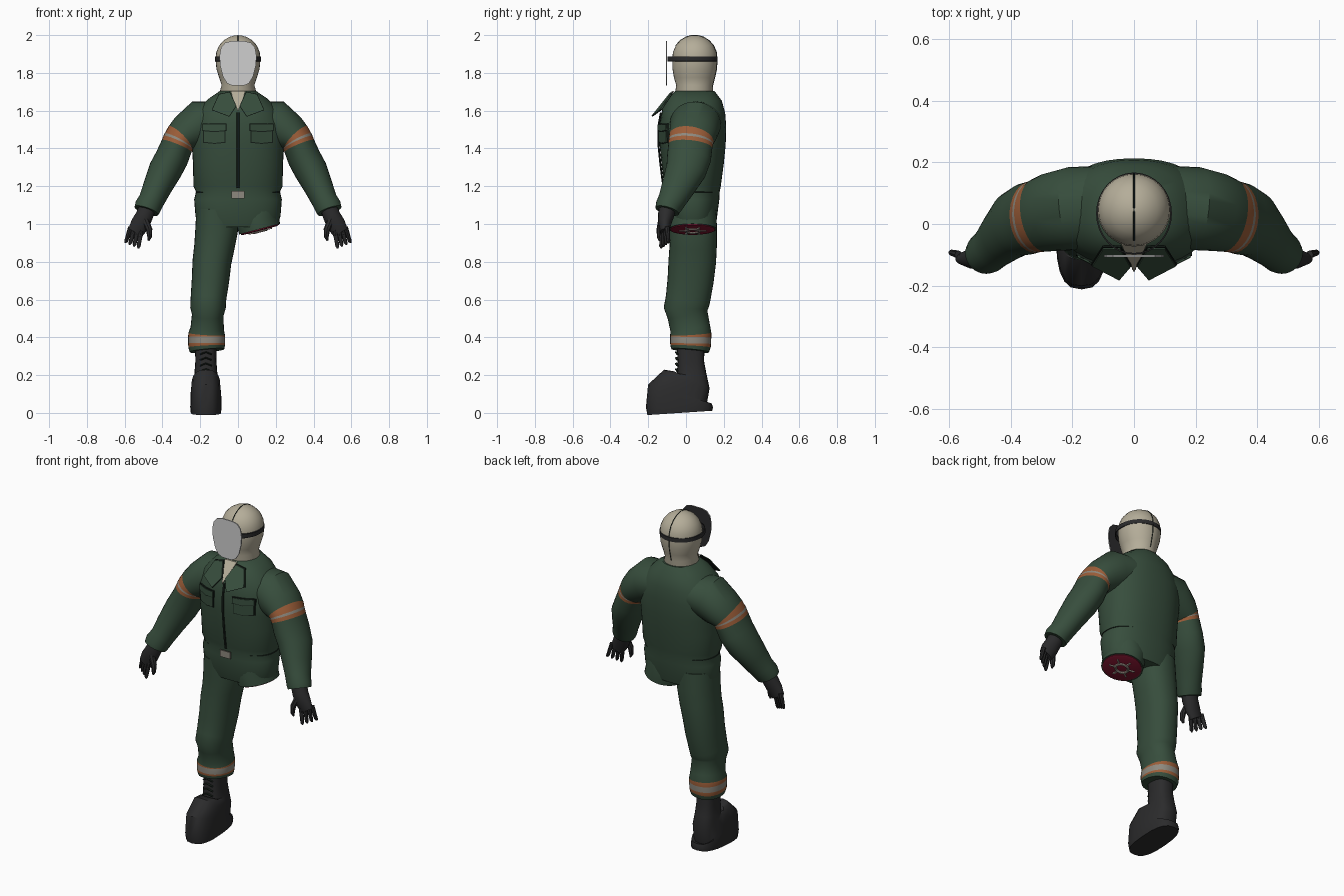
import bpy, bmesh, math
from mathutils import Vector

cube = bpy.data.objects.get("Cube")
if cube:
    bpy.data.objects.remove(cube, do_unlink=True)


def material(name, r, g, b):
    m = bpy.data.materials.new(name)
    m.use_nodes = True
    m.diffuse_color = (r, g, b, 1)
    bsdf = next(n for n in m.node_tree.nodes if n.type == 'BSDF_PRINCIPLED')
    bsdf.inputs["Base Color"].default_value = (r, g, b, 1)
    bsdf.inputs["Roughness"].default_value = 0.8
    return m


GREEN = material("overall green", 0.038, 0.075, 0.046)
ORANGE = material("safety orange", 0.33, 0.11, 0.04)
GREY = material("reflective grey", 0.27, 0.25, 0.21)
BEIGE = material("hood beige", 0.46, 0.42, 0.32)
BLACK = material("black rubber", 0.024, 0.024, 0.025)
SEAM = material("dark seam", 0.008, 0.014, 0.01)
VISOR = material("visor grey", 0.62, 0.62, 0.62)
RED = material("flesh red", 0.22, 0.008, 0.03)
BONE = material("bone", 0.36, 0.3, 0.26)


def finish(name, bm, mats, angle=0.7):
    bmesh.ops.recalc_face_normals(bm, faces=bm.faces)
    mesh = bpy.data.meshes.new(name)
    bm.to_mesh(mesh)
    bm.free()
    for m in mats:
        mesh.materials.append(m)
    ob = bpy.data.objects.new(name, mesh)
    bpy.context.collection.objects.link(ob)
    bpy.ops.object.select_all(action='DESELECT')
    ob.select_set(True)
    bpy.context.view_layer.objects.active = ob
    bpy.ops.object.shade_smooth_by_angle(angle=angle)
    return ob


def tube(name, rings, mats, n=32, p=2.0, bands=None, side=1, caps=True):
    """Loft (x, y, z, width radius, depth radius) rings along their path."""
    bm = bmesh.new()
    pts = [Vector((side * r[0], r[1], r[2])) for r in rings]
    loops = []
    for i, c in enumerate(pts):
        t = (pts[min(i + 1, len(pts) - 1)] - pts[max(i - 1, 0)]).normalized()
        b = Vector((0, 1, 0))
        b = (b - t * b.dot(t)).normalized()
        a = b.cross(t)
        loop = []
        for k in range(n):
            ang = math.tau * k / n
            u, v = math.cos(ang), math.sin(ang)
            u = math.copysign(abs(u) ** (2 / p), u) * rings[i][3]
            v = math.copysign(abs(v) ** (2 / p), v) * rings[i][4]
            loop.append(bm.verts.new(c + a * u + b * v))
        loops.append(loop)
    for i in range(len(loops) - 1):
        for k in range(n):
            j = (k + 1) % n
            f = bm.faces.new((loops[i][k], loops[i][j], loops[i + 1][j], loops[i + 1][k]))
            f.material_index = (bands or {}).get(i, 0)
    if caps:
        bm.faces.new(loops[0])
        bm.faces.new(loops[-1])
    return finish(name, bm, mats)


def plate(name, pts, mat, y_at, side=1, thick=0.008):
    """Thin plate from an (x, z) outline laid over the depth y_at(x, z)."""
    bm = bmesh.new()
    f = bm.faces.new([bm.verts.new((side * x, y_at(x, z), z)) for x, z in pts])
    out = bmesh.ops.extrude_face_region(bm, geom=[f])
    bmesh.ops.translate(bm, vec=(0, thick, 0),
                        verts=[v for v in out["geom"] if isinstance(v, bmesh.types.BMVert)])
    return finish(name, bm, [mat], 0.3)


# Jacket body: (height, half width, front, back)
BODY = [(0.99, .205, -.085, .155), (1.04, .225, -.1, .165), (1.13, .232, -.11, .176),
        (1.17, .222, -.108, .178), (1.2, .236, -.115, .184), (1.32, .238, -.13, .2),
        (1.42, .245, -.14, .21), (1.52, .25, -.14, .213), (1.6, .215, -.125, .208),
        (1.66, .16, -.095, .19), (1.705, .095, -.055, .15)]
tube("jacket_body", [(0, (f + b) / 2, z, w, (b - f) / 2) for z, w, f, b in BODY],
     [GREEN], n=40, p=2.3)


def chest(x, z):
    """Depth of the jacket front at x, z."""
    for lo, hi in zip(BODY, BODY[1:]):
        if lo[0] <= z <= hi[0]:
            t = (z - lo[0]) / (hi[0] - lo[0])
            w, f, b = (lo[i] + (hi[i] - lo[i]) * t for i in (1, 2, 3))
            s = max(0, 1 - (abs(x) / w) ** 2.3) ** (1 / 2.3)
            return (f + b) / 2 - s * (b - f) / 2
    return 0


# Zip, buckle and shirt front
tube("zip", [(0, chest(0, z) - .006, z, .007, .005)
             for z in (1.19, 1.25, 1.32, 1.42, 1.52, 1.59)], [SEAM], n=8)
plate("buckle", [(-.034, 1.135), (.034, 1.135), (.034, 1.175), (-.034, 1.175)], GREY,
      lambda x, z: -.126)
tube("waist_seam", [(0, .035, z, r, r - .084) for z, r in
     ((1.166, .222), (1.169, .2265), (1.172, .222))], [SEAM], n=40, p=2.3, caps=False)


def collar_depth(x, z):
    return -.085 - .8 * (1.695 - z) + .25 * max(0, abs(x) - .06)


plate("shirt_front", [(-.04, 1.705), (.04, 1.705), (0, 1.595)], BEIGE,
      lambda x, z: collar_depth(x, z) + .008)

# Arms, gloves, collar flaps and pockets on both sides
ARM = [(.08, .06, 1.55, .1, .13), (.2, .05, 1.53, .125, .135), (.27, .038, 1.48, .105, .127),
       (.305, .028, 1.452, .09, .12), (.313, .026, 1.438, .086, .118),
       (.317, .025, 1.43, .086, .118), (.325, .023, 1.412, .085, .117),
       (.35, .016, 1.35, .088, .117), (.385, 0, 1.285, .088, .108),
       (.425, -.04, 1.2, .077, .09), (.458, -.075, 1.125, .068, .074),
       (.478, -.094, 1.09, .07, .069), (.485, -.1, 1.07, .066, .064)]
PALM = [(.475, -.095, 1.1, .045, .045), (.495, -.106, 1.045, .046, .043),
        (.518, -.112, 1.0, .05, .034), (.543, -.113, .955, .042, .022)]
for side, word in ((1, "left"), (-1, "right")):
    tube(word + "_sleeve", ARM, [GREEN, ORANGE, GREY], bands={3: 1, 4: 2, 5: 1}, side=side)
    tube(word + "_glove", PALM, [BLACK], n=16, side=side)
    for i in range(4):
        base = (.512 + .019 * i, -.124 + .008 * i, .972 + .004 * i, .013, .014)
        tip = (.526 + .022 * i, -.132 + .013 * i, .882 + .009 * i, .010, .010)
        end = (.528 + .0235 * i, -.131 + .013 * i, .87 + .01 * i, .004, .004)
        tube(f"{word}_finger_{i + 1}", [base, tip, end], [BLACK], n=8, side=side)
    tube(word + "_thumb", [(.497, -.125, 1.035, .02, .02), (.47, -.14, .97, .017, .016),
                           (.468, -.142, .93, .012, .012), (.474, -.14, .912, .005, .005)],
         [BLACK], n=8, side=side)

    flap = [(.045, 1.697), (.1, 1.685), (.135, 1.605), (.048, 1.572), (.012, 1.625)]
    plate(word + "_collar_flap", flap, GREEN, collar_depth, side)
    rim = [(.075 + (x - .075) * 1.07, 1.635 + (z - 1.635) * 1.06) for x, z in flap]
    plate(word + "_collar_edge", rim, SEAM, lambda x, z: collar_depth(x, z) + .005, side, .005)

    def outline(x0, x1, z0, z1):
        return [(x0, z0), ((x0 + x1) / 2, z0 - .006), (x1, z0), (x1, z1), ((x0 + x1) / 2, z1), (x0, z1)]

    for part, box, mat, lift in (("pocket_edge", (.066, .184, 1.43, 1.512), SEAM, .006),
                                 ("pocket", (.071, .179, 1.435, 1.512), GREEN, .009),
                                 ("pocket_flap_edge", (.062, .188, 1.492, 1.531), SEAM, .012),
                                 ("pocket_flap", (.066, .184, 1.497, 1.527), GREEN, .015)):
        plate(f"{word}_{part}", outline(*box), mat, lambda x, z: chest(x, z) - lift, side, .009)

# Right trouser leg with reflective cuff
tube("right_trouser_leg",
     [(-.11, .035, 1.08, .11, .125), (-.113, .038, .97, .113, .126), (-.125, .038, .88, .107, .125),
      (-.138, .033, .8, .103, .126), (-.146, .024, .7, .099, .122), (-.157, .01, .6, .094, .118),
      (-.159, 0, .555, .094, .118), (-.16, .008, .52, .084, .107), (-.163, .022, .45, .088, .106),
      (-.166, .025, .418, .097, .109), (-.166, .025, .402, .098, .109),
      (-.166, .024, .368, .098, .108), (-.166, .024, .352, .097, .107),
      (-.164, .022, .33, .092, .1)],
     [GREEN, ORANGE, GREY], bands={9: 1, 10: 2, 11: 1}, p=2.2)

# Right boot and its laces
tube("right_boot",
     [(-.17, (f + b) / 2, z, w, (b - f) / 2) for z, w, f, b in
      ((0, .08, -.205, .14), (.03, .083, -.212, .143), (.1, .081, -.208, .143),
       (.135, .077, -.15, .143), (.175, .069, -.075, .135), (.205, .061, -.048, .108),
       (.27, .056, -.045, .096), (.36, .057, -.048, .098))],
     [BLACK], n=20, p=2.7)
for i in range(5):
    z = .19 + .03 * i
    tube(f"lace_{i + 1}", [(-.2, -.042, z, .004, .01), (-.17, -.05, z + .012, .004, .01),
                           (-.14, -.042, z, .004, .01)], [SEAM], n=6)

# Left hip stump with torn end, bone ring and spokes
hip, end = Vector((.1, .035, 1.03)), Vector((.115, .035, .973))
axis = (end - hip).normalized()
tube("left_hip", [(.105, .035, 1.1, .11, .12), (*hip, .115, .128), (*end, .112, .126)], [GREEN])
tube("stump_flesh", [(*(end - axis * .01), .104, .118), (*(end + axis * .004), .104, .118),
                     (*(end + axis * .008), .09, .104)], [RED])
centre = end + axis * .01
turn = axis.to_track_quat('Z', 'Y')
bpy.ops.mesh.primitive_torus_add(major_radius=.036, minor_radius=.008, major_segments=24,
                                 minor_segments=8, location=centre, rotation=turn.to_euler())
ring = bpy.context.object
ring.name = "stump_bone_ring"
ring.data.materials.append(BONE)
for i in range(6):
    d = turn @ Vector((math.cos(i * math.tau / 6), math.sin(i * math.tau / 6), 0))
    bpy.ops.mesh.primitive_cube_add(size=1, location=centre + d * .058,
                                    rotation=d.to_track_quat('X', 'Z').to_euler())
    spoke = bpy.context.object
    spoke.name = f"stump_spoke_{i + 1}"
    spoke.scale = (.03, .008, .008)
    spoke.data.materials.append(BONE)

# Hood: (height, half width, centre depth, half depth)
HOOD = [(1.64, .08, .045, .085), (1.695, .098, .043, .1), (1.735, .087, .045, .097),
        (1.775, .1, .044, .108), (1.82, .114, .045, .117), (1.87, .119, .046, .119),
        (1.91, .115, .046, .115), (1.945, .1, .046, .1), (1.972, .076, .046, .076),
        (1.99, .046, .046, .046), (1.997, .022, .046, .022), (1.999, .006, .046, .006)]
tube("hood", [(0, c, z, w, d) for z, w, c, d in HOOD], [BEIGE])
back = [(c + d, z) for z, w, c, d in HOOD[2:]]
front = [(c - d, z) for z, w, c, d in HOOD[:6:-1]]
tube("hood_seam", [(0, y, z, .0025, .0025) for y, z in back + front], [SEAM], n=6)

# Strap and flat face visor with a dark inner side
tube("visor_strap", [(0, .034, z, r, r + .01) for z, r in
     ((1.86, .119), (1.862, .123), (1.886, .123), (1.888, .118))], [BLACK], caps=False)
half = [(.03, 1.732), (.058, 1.745), (.08, 1.78), (.095, 1.84), (.098, 1.89),
        (.09, 1.935), (.068, 1.96), (.035, 1.968)]
shape = half + [(-x, z) for x, z in reversed(half)]
visor = plate("visor", shape, VISOR, lambda x, z: -.107, thick=.007)
visor.data.materials.append(BLACK)
for poly in visor.data.polygons:
    poly.material_index = int(poly.normal.y > .5)
